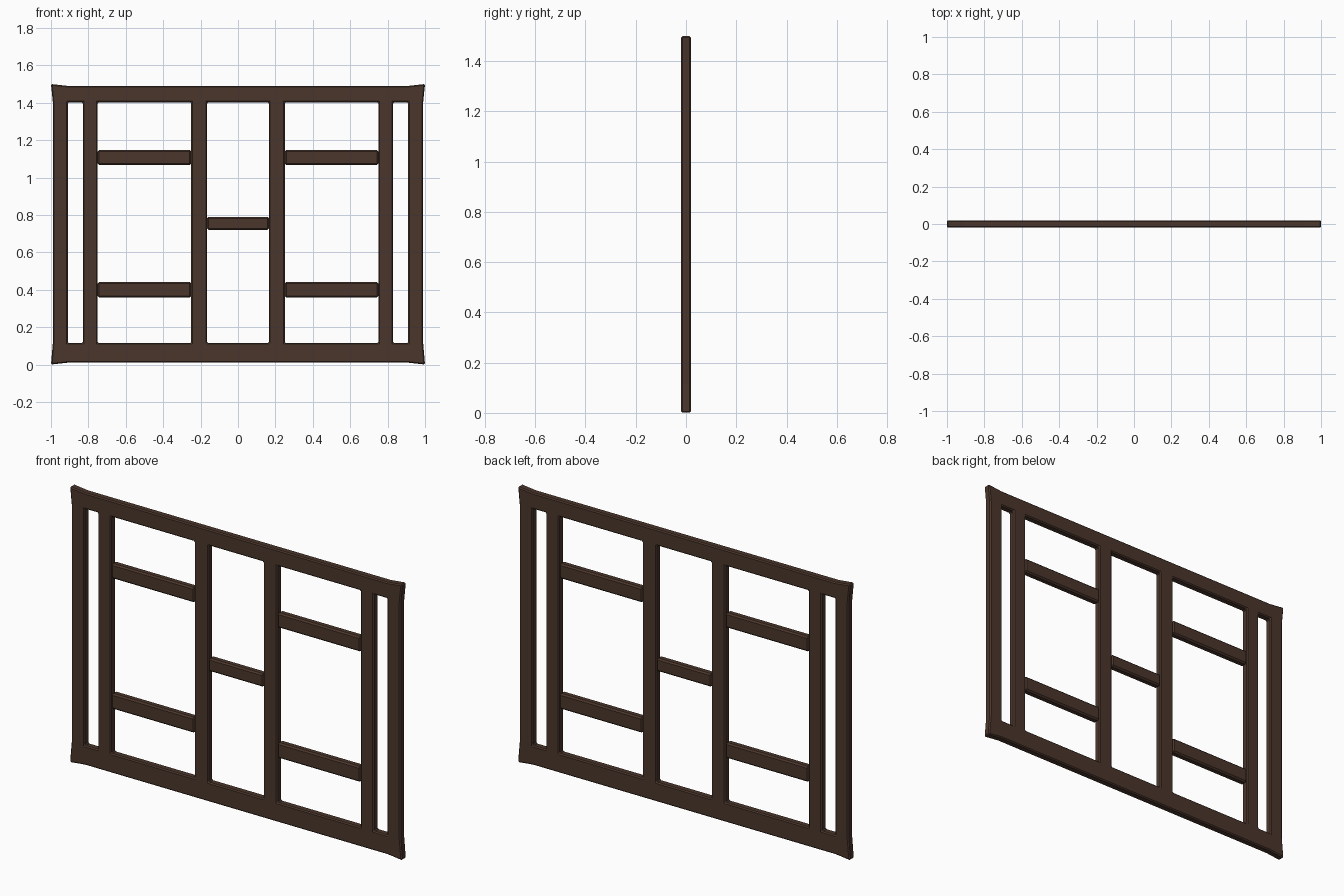
import bpy, bmesh

if "Cube" in bpy.data.objects:
    bpy.data.objects.remove(bpy.data.objects["Cube"])

T = 0.02  # half thickness

wood = bpy.data.materials.new("dark_wood")
wood.diffuse_color = (0.07, 0.037, 0.025, 1)
wood.use_nodes = True
wood.node_tree.nodes["Principled BSDF"].inputs["Base Color"].default_value = wood.diffuse_color


def slab(name, faces, bevel):
    """Thicken flat x-z faces about y = 0 and chamfer the edges."""
    bm = bmesh.new()
    for f in faces:
        bm.faces.new([bm.verts.new((x, -T, z)) for x, z in f])
    bmesh.ops.remove_doubles(bm, verts=bm.verts, dist=1e-4)
    ext = bmesh.ops.extrude_face_region(bm, geom=bm.faces[:], use_keep_orig=True)
    for v in ext["geom"]:
        if isinstance(v, bmesh.types.BMVert):
            v.co.y = T
    bmesh.ops.recalc_face_normals(bm, faces=bm.faces)
    me = bpy.data.meshes.new(name)
    bm.to_mesh(me)
    bm.free()
    me.materials.append(wood)
    ob = bpy.data.objects.new(name, me)
    bpy.context.collection.objects.link(ob)
    mod = ob.modifiers.new("chamfer", "BEVEL")
    mod.width = bevel
    mod.segments = 1
    mod.limit_method = "ANGLE"
    return ob


# Main frame: a grid of cells with the openings left out
half = [0.165, 0.25, 0.75, 0.83, 0.91, 0.99]
xs = [-x for x in reversed(half)] + half
zs = [0.01, 0.115, 1.402, 1.49]


def point(i, j):
    # the four outer corners flare outwards
    if i in (0, len(xs) - 1) and j in (0, 3):
        return (1.0 if i else -1.0, 1.5 if j else 0.0)
    return (xs[i], zs[j])


cells = []
for i in range(len(xs) - 1):
    for j in range(3):
        if j == 1 and i % 2 == 1:
            continue
        cells.append([point(i, j), point(i + 1, j), point(i + 1, j + 1), point(i, j + 1)])
slab("window_frame", cells, 0.006)


# Cross bars between the uprights
def bar(name, x0, x1, z0, z1):
    slab(name, [[(x0, z0), (x1, z0), (x1, z1), (x0, z1)]], 0.008)


for side, s in (("left", -1), ("right", 1)):
    a, b = sorted((s * 0.25, s * 0.75))
    bar(side + "_upper_bar", a, b, 1.067, 1.148)
    bar(side + "_lower_bar", a, b, 0.358, 0.442)
bar("centre_bar", -0.165, 0.165, 0.719, 0.79)
